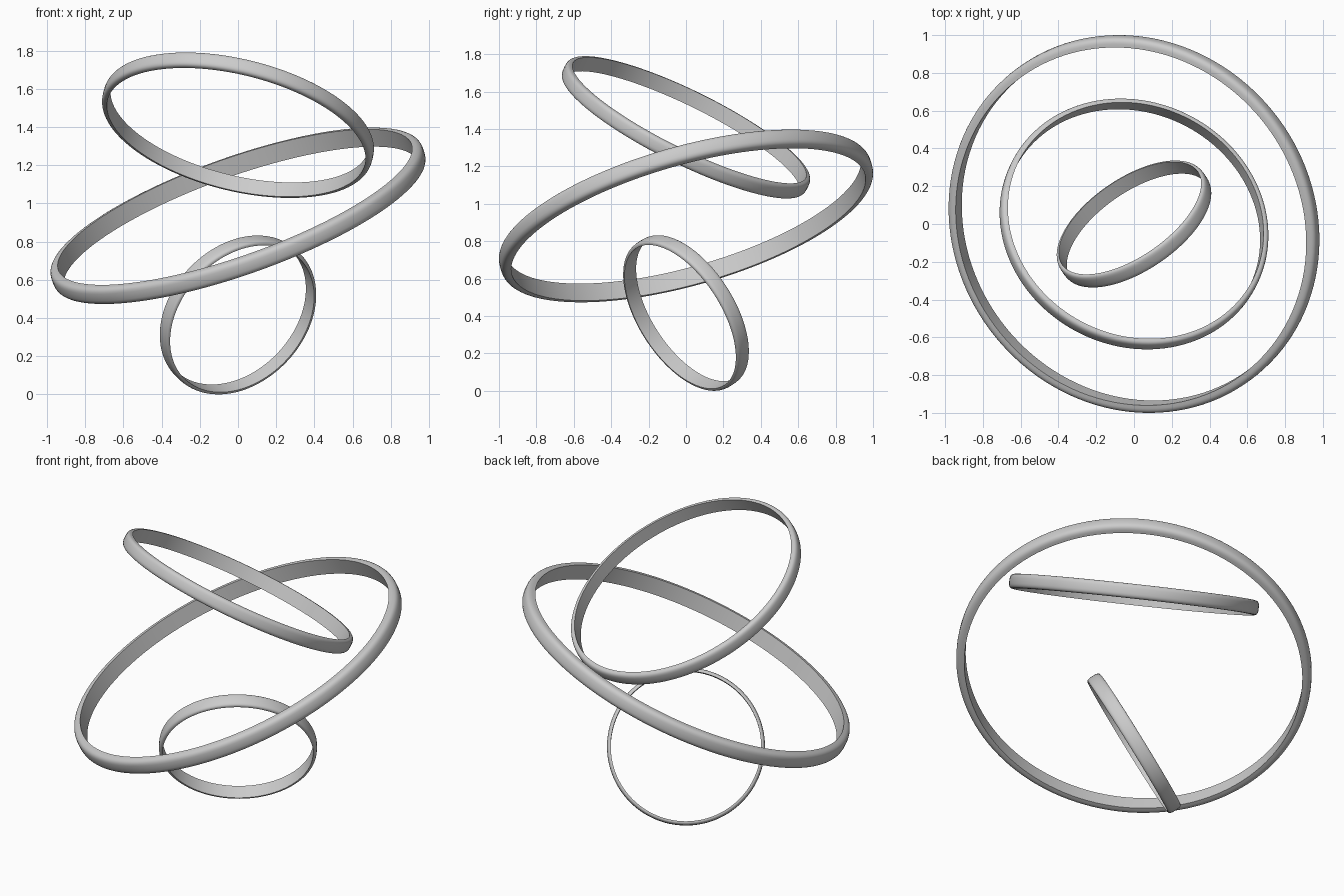
import bpy, bmesh, math
from mathutils import Vector, Matrix

if "Cube" in bpy.data.objects:
    bpy.data.objects.remove(bpy.data.objects["Cube"])

SEG = 128


def ring(name, radius, width, thick, z, normal):
    """Band with a flat inside and a domed, round-edged outside, spun about its axis."""
    h = width / 2
    # half-superellipse outside, closed by the flat inner face
    prof = []
    n = 14
    for i in range(n + 1):
        a = -math.pi / 2 + math.pi * i / n
        c, s = max(math.cos(a), 0.0), math.sin(a)
        prof.append((radius - thick + thick * c ** 0.65,
                     h * math.copysign(abs(s) ** 0.65, s)))
    bm = bmesh.new()
    loops = []
    for k in range(SEG):
        t = 2 * math.pi * k / SEG
        loops.append([bm.verts.new((r * math.cos(t), r * math.sin(t), w)) for r, w in prof])
    m = len(prof)
    for k in range(SEG):
        a, b = loops[k], loops[(k + 1) % SEG]
        for i in range(m):
            j = (i + 1) % m
            bm.faces.new((a[i], b[i], b[j], a[j]))
    bmesh.ops.recalc_face_normals(bm, faces=bm.faces)
    me = bpy.data.meshes.new(name)
    bm.to_mesh(me)
    bm.free()
    ob = bpy.data.objects.new(name, me)
    bpy.context.collection.objects.link(ob)
    q = Vector((0, 0, 1)).rotation_difference(Vector(normal).normalized())
    ob.matrix_world = Matrix.Translation((0, 0, z)) @ q.to_matrix().to_4x4()
    bpy.ops.object.select_all(action='DESELECT')
    ob.select_set(True)
    bpy.context.view_layer.objects.active = ob
    bpy.ops.object.shade_smooth_by_angle(angle=math.radians(35))


# Three separate tilted bands sharing one centre line
ring("small_ring", 0.457, 0.086, 0.022, 0.416, (-0.49, 0.715, 0.46))
ring("large_ring", 1.031, 0.10, 0.05, 0.935, (-0.325, -0.26, 0.912))
ring("upper_ring", 0.726, 0.085, 0.032, 1.409, (0.22, 0.432, 0.873))
